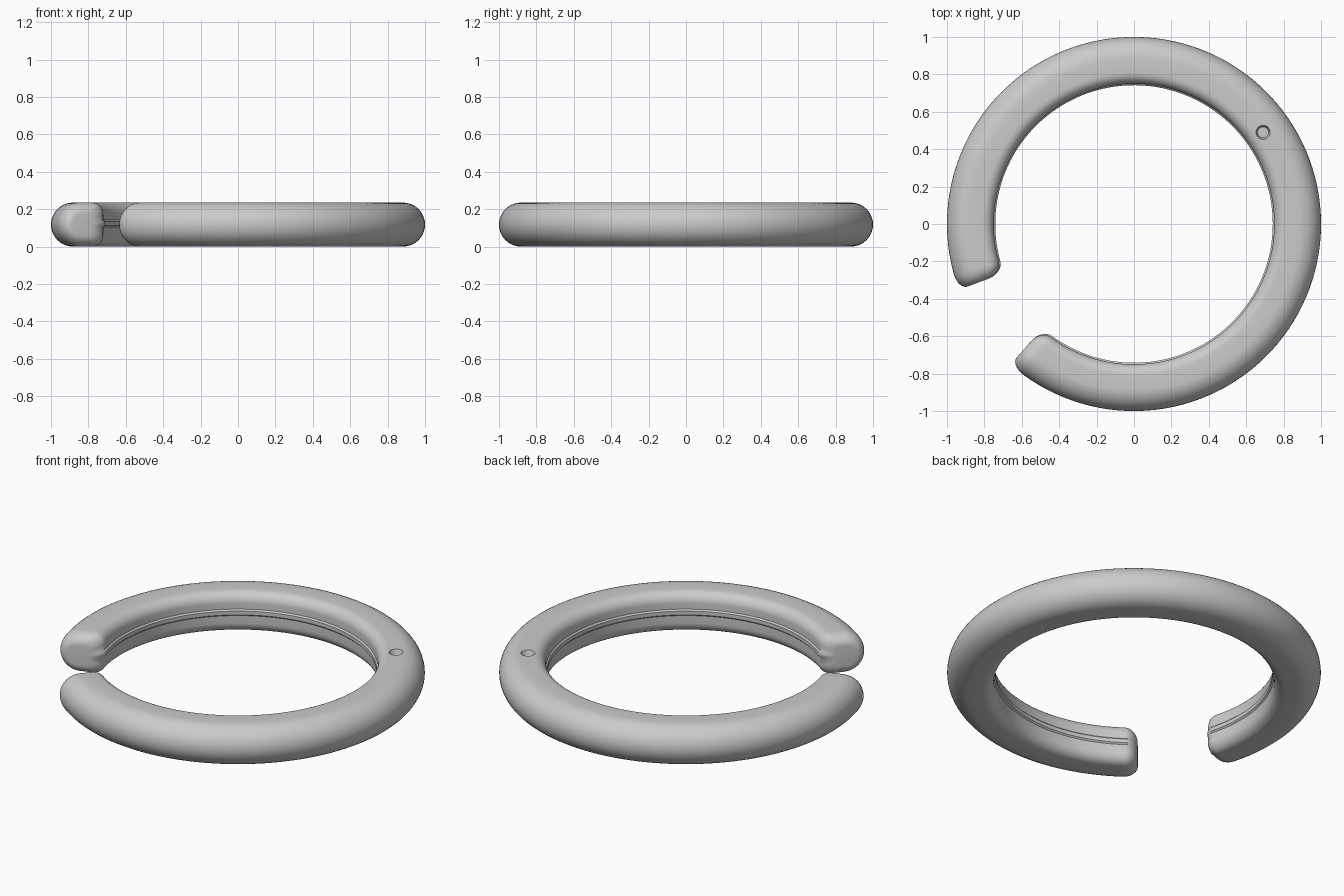
import bpy
import bmesh
import math

START, END = math.radians(-131.3), math.radians(200.6)
HEIGHT, TIP_LENGTH = 0.235, math.radians(5)
MID = HEIGHT / 2
CAP_STEPS, RING_STEPS = 8, 112

if "Cube" in bpy.data.objects:
    bpy.data.objects.remove(bpy.data.objects["Cube"], do_unlink=True)

grey = bpy.data.materials.new("plain grey")
grey.use_nodes = True
grey.diffuse_color = (0.6, 0.6, 0.6, 1)
grey.node_tree.nodes["Principled BSDF"].inputs["Base Color"].default_value = grey.diffuse_color


def arc(cx, cz, radius, a0, a1, steps):
    """Points of a profile arc, in degrees."""
    angles = [math.radians(a0 + (a1 - a0) * i / steps) for i in range(steps + 1)]
    return [(cx + radius * math.cos(a), cz + radius * math.sin(a)) for a in angles]


# Cross-section: round outside, softer corners and a fine ridge inside
corner = 0.06
profile = arc(1 - MID, MID, MID, -90, 90, 20)
profile += arc(0.75 + corner, HEIGHT - corner, corner, 90, 180, 8)
profile += [(0.75, 0.142), (0.742, 0.134), (0.742, 0.112), (0.75, 0.104)]
profile += arc(0.75 + corner, corner, corner, 180, 270, 8)

# Stations along the ring: (angle, amount the section shrinks)
cap = []
for k in range(CAP_STEPS + 1):
    phi = math.pi / 2 * k / CAP_STEPS
    cap.append((TIP_LENGTH * (1 - math.cos(phi)), 1 - math.sin(phi)))
first, last = START + TIP_LENGTH, END - TIP_LENGTH
stations = [(START + a, s) for a, s in cap]
stations += [(first + (last - first) * i / RING_STEPS, 0) for i in range(1, RING_STEPS)]
stations += [(END - a, s) for a, s in reversed(cap)]

# Open ring with rounded tips
bm = bmesh.new()
loops = []
for angle, shrink in stations:
    loop = []
    for r, z in profile:
        r += (0.89 - r) * shrink * (0.6 if r < 0.89 else 0.45)
        z += (MID - z) * shrink * 0.5
        loop.append(bm.verts.new((r * math.cos(angle), r * math.sin(angle), z)))
    loops.append(loop)
count = len(profile)
for a, b in zip(loops, loops[1:]):
    for i in range(count):
        j = (i + 1) % count
        bm.faces.new((a[i], a[j], b[j], b[i]))
bm.faces.new(loops[0])
bm.faces.new(loops[-1])
bmesh.ops.recalc_face_normals(bm, faces=bm.faces)
mesh = bpy.data.meshes.new("open_ring")
bm.to_mesh(mesh)
bm.free()
mesh.materials.append(grey)
ring = bpy.data.objects.new("open_ring", mesh)
bpy.context.collection.objects.link(ring)

# Shallow round dimple in the top
bpy.ops.mesh.primitive_cone_add(vertices=32, radius1=0.029, radius2=0.047, depth=0.06,
                                location=(0.69, 0.49, HEIGHT))
cutter = bpy.context.object
cutter.name = "dimple_cutter"
cutter.hide_render = True
cutter.data.materials.append(grey)

bpy.ops.object.select_all(action="DESELECT")
ring.select_set(True)
bpy.context.view_layer.objects.active = ring
cut = ring.modifiers.new("dimple", "BOOLEAN")
cut.operation = "DIFFERENCE"
cut.solver = "EXACT"
cut.object = cutter
bpy.ops.object.modifier_apply(modifier=cut.name)
bpy.data.objects.remove(cutter, do_unlink=True)
bpy.ops.object.shade_smooth_by_angle(angle=math.radians(40))
